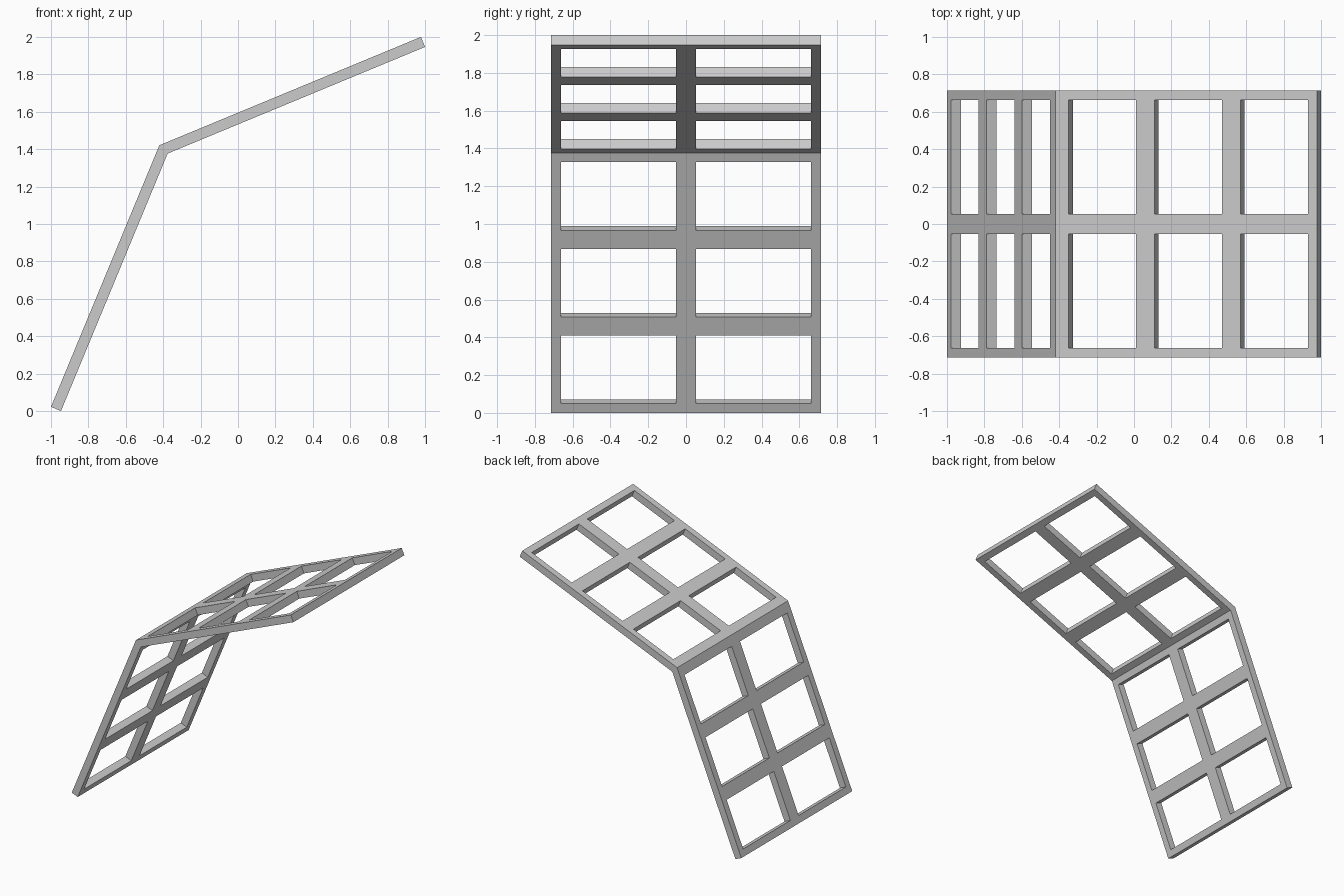
import bpy, bmesh, math
from mathutils import Matrix, Vector

if "Cube" in bpy.data.objects:
    bpy.data.objects.remove(bpy.data.objects["Cube"])

T = 0.058                      # panel thickness
L = 1.514                      # outer length of one panel
B, BAR = 0.053, 0.106          # border and inner bar widths
HALF = 0.715                   # half width in y
A = math.radians(67.5)
along = Vector((math.cos(A), 0, math.sin(A)))
inward = Vector((math.sin(A), 0, -math.cos(A)))
start = Vector((-1, 0, T * math.cos(A)))
corner = start + along * L
inner_len = L - T * math.tan(math.radians(22.5))

# cut lines: borders, bars and openings alternate
hole = (inner_len - 2 * B - 2 * BAR) / 3
s_cuts = [0, B]
for i in range(3):
    s_cuts += [B + i * (hole + BAR) + hole, B + (i + 1) * (hole + BAR)]
s_cuts[-1] = L
y_cuts = [-HALF, -HALF + B, -B, B, HALF - B, HALF]

# lower panel: a grid with the openings left out, thickened inward
bm = bmesh.new()
grid = [[bm.verts.new(start + along * s + Vector((0, y, 0))) for y in y_cuts] for s in s_cuts]
for i in range(len(s_cuts) - 1):
    for j in range(len(y_cuts) - 1):
        if not (i % 2 and j % 2):
            bm.faces.new((grid[i][j], grid[i + 1][j], grid[i + 1][j + 1], grid[i][j + 1]))
ext = bmesh.ops.extrude_face_region(bm, geom=bm.faces[:], use_keep_orig=True)
for v in [g for g in ext["geom"] if isinstance(g, bmesh.types.BMVert)]:
    end = (v.co - start).dot(along) > L - 0.001
    v.co += inward * T
    if end:                    # mitre at the bend
        v.co -= along * (L - inner_len)

# open the mitred end so both panels join cleanly
fold = Vector((1, 0, 1)).normalized()
caps = [f for f in bm.faces if all(abs((v.co - corner).dot(fold)) < 1e-4 for v in f.verts)]
bmesh.ops.delete(bm, geom=caps, context='FACES')

# upper panel: reflection through the fold plane
dup = bmesh.ops.duplicate(bm, geom=bm.verts[:] + bm.edges[:] + bm.faces[:])
reflect = Matrix.Translation(corner) @ Matrix.Scale(-1, 4, fold) @ Matrix.Translation(-corner)
bmesh.ops.transform(bm, matrix=reflect,
                    verts=[g for g in dup["geom"] if isinstance(g, bmesh.types.BMVert)])
bmesh.ops.remove_doubles(bm, verts=bm.verts[:], dist=1e-4)
bmesh.ops.recalc_face_normals(bm, faces=bm.faces[:])
bmesh.ops.dissolve_limit(bm, angle_limit=0.01, verts=bm.verts[:], edges=bm.edges[:])

mesh = bpy.data.meshes.new("bent_window_frame")
bm.to_mesh(mesh)
bm.free()
bpy.context.collection.objects.link(bpy.data.objects.new("bent_window_frame", mesh))
